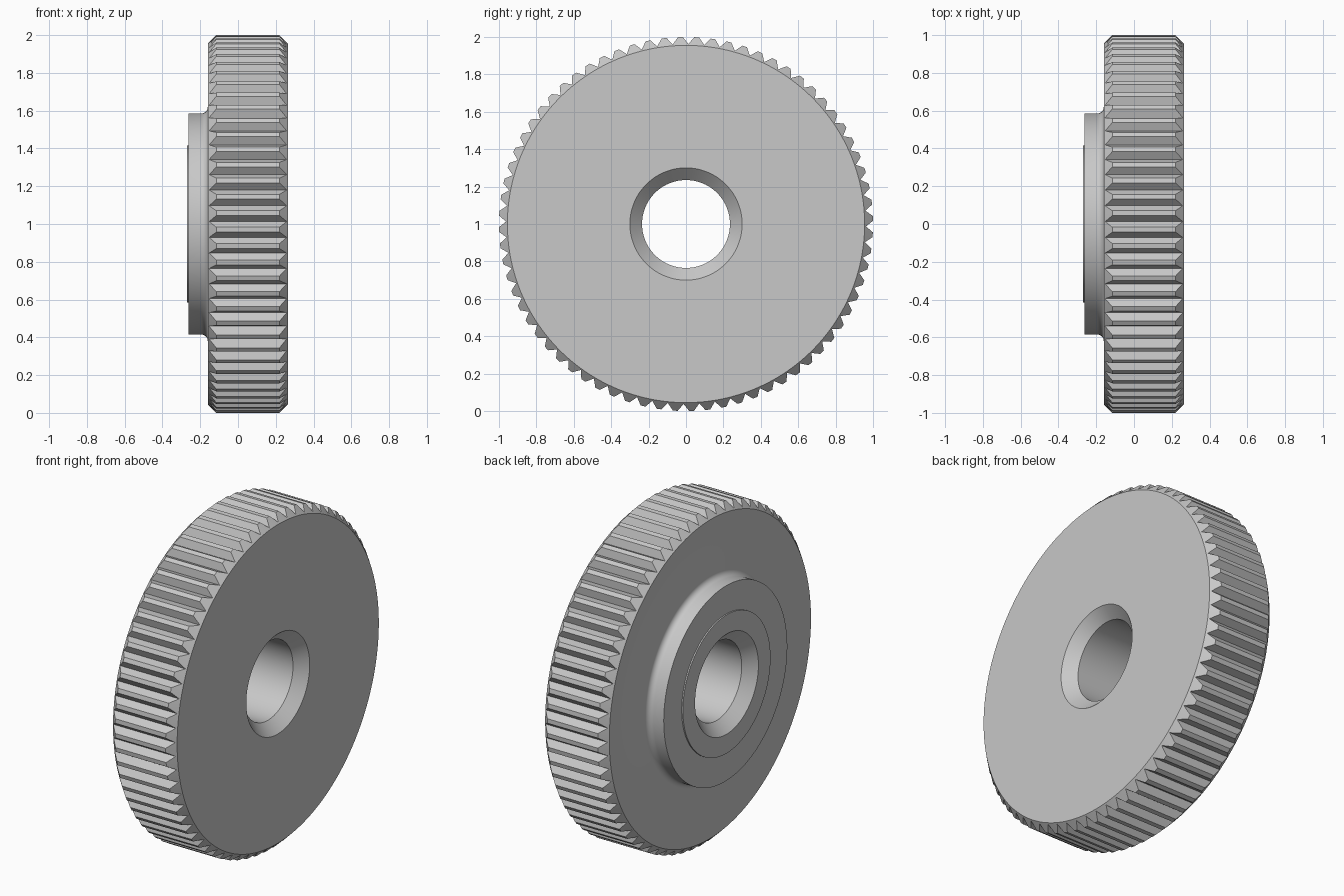
import bpy
import bmesh
import math

cube = bpy.data.objects.get("Cube")
if cube:
    bpy.data.objects.remove(cube, do_unlink=True)

# Main dimensions (axis along x)
TEETH = 72
PHASE = 0.03
LEFT, RIGHT = -0.16, 0.265
FACE_R, ROOT_R, TIP_R = 0.955, 0.962, 1.0
BORE_R, SINK_R = 0.235, 0.30
BOSS_R, FILLET = 0.585, 0.035
BOSS_X, STEP_R, STEP_X = -0.262, 0.415, -0.27

steel = bpy.data.materials.new("grey steel")
steel.use_nodes = True
colour = (0.58, 0.58, 0.58, 1)
steel.diffuse_color = colour
steel.node_tree.nodes["Principled BSDF"].inputs["Base Color"].default_value = colour


def profile(rim_r):
    """Closed section as (x, radius), with the rim at the given radius."""
    sink = SINK_R - BORE_R
    bevel = rim_r - FACE_R
    fillet = []
    for i in range(9):
        a = math.pi / 2 * i / 8
        fillet.append((LEFT - FILLET + FILLET * math.sin(a),
                       BOSS_R + FILLET - FILLET * math.cos(a)))
    return [
        (STEP_X + sink, BORE_R), (STEP_X, SINK_R),      # left countersink
        (STEP_X, STEP_R), (BOSS_X, STEP_R),             # raised contact ring
        (BOSS_X, BOSS_R), *fillet,                      # boss with fillet
        (LEFT, FACE_R), (LEFT + bevel, rim_r),          # left rim chamfer
        (RIGHT - bevel, rim_r), (RIGHT, FACE_R),        # right rim chamfer
        (RIGHT, SINK_R), (RIGHT - sink, BORE_R),        # right countersink
    ]


# Sweep the section round the axis: two tip columns and one root column per tooth
bm = bmesh.new()
pitch = math.tau / TEETH
columns = []
for t in range(TEETH):
    for offset, rim in ((-0.15, TIP_R), (0.15, TIP_R), (0.5, ROOT_R)):
        a = (t + offset) * pitch + PHASE
        columns.append([bm.verts.new((x, -r * math.sin(a), 1 + r * math.cos(a)))
                        for x, r in profile(rim)])

for i, col in enumerate(columns):
    nxt = columns[(i + 1) % len(columns)]
    for j in range(len(col)):
        k = (j + 1) % len(col)
        bm.faces.new((col[j], col[k], nxt[k], nxt[j]))
bmesh.ops.recalc_face_normals(bm, faces=bm.faces)

mesh = bpy.data.meshes.new("knurled_wheel")
bm.to_mesh(mesh)
bm.free()
mesh.materials.append(steel)
wheel = bpy.data.objects.new("knurled_wheel", mesh)
bpy.context.collection.objects.link(wheel)

# Smooth bore, boss and fillet; crisp teeth and edges
bpy.ops.object.select_all(action='DESELECT')
wheel.select_set(True)
bpy.context.view_layer.objects.active = wheel
bpy.ops.object.shade_smooth_by_angle(angle=math.radians(25))
